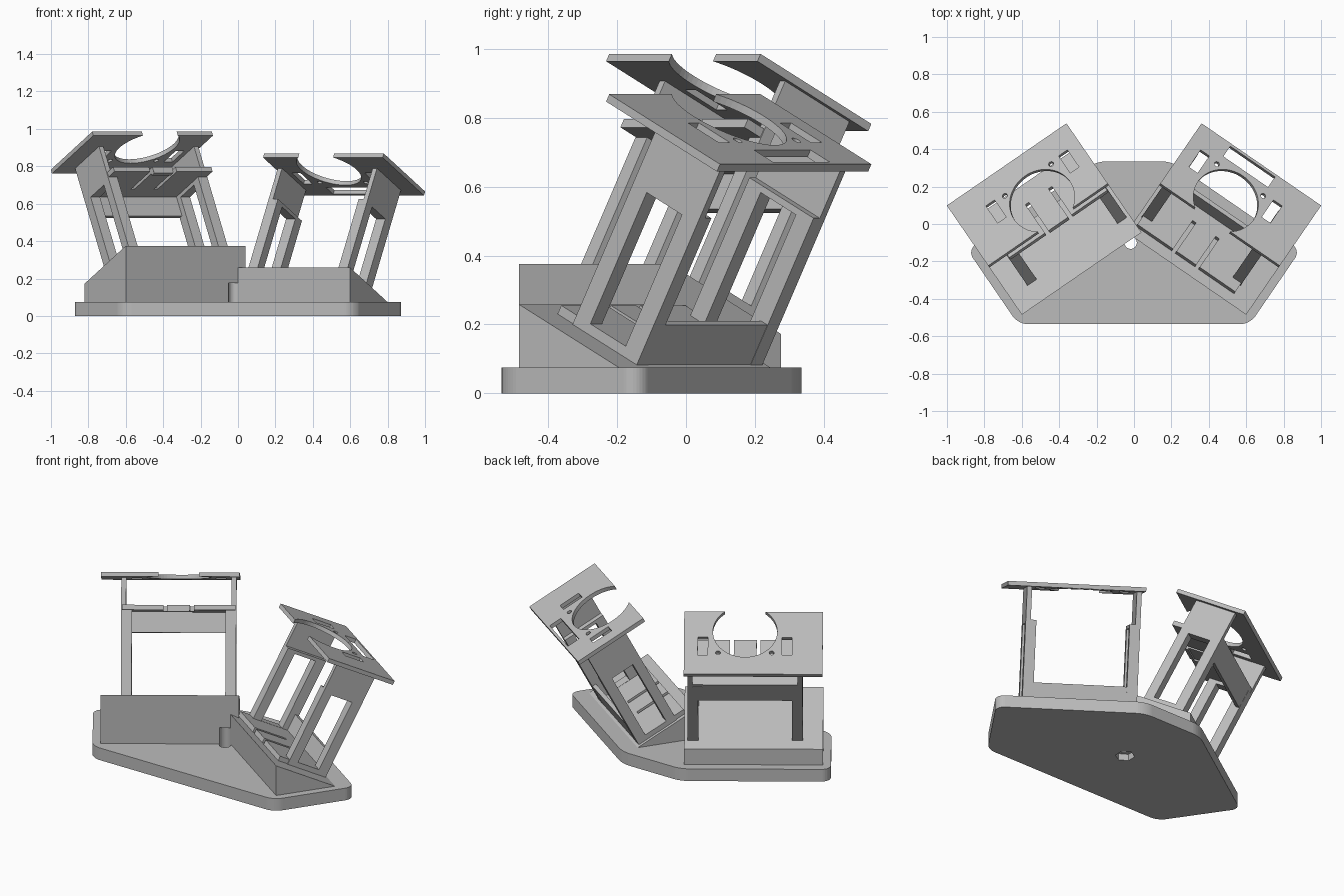
import bpy, bmesh, math
from mathutils import Matrix, Vector

cube = bpy.data.objects.get("Cube")
if cube:
    bpy.data.objects.remove(cube, do_unlink=True)

grey = bpy.data.materials.new("plain grey")
grey.use_nodes = True
grey.diffuse_color = (0.5, 0.5, 0.5, 1)
grey.node_tree.nodes["Principled BSDF"].inputs["Base Color"].default_value = (0.5, 0.5, 0.5, 1)


def finish(bm, name, frame=None):
    bmesh.ops.recalc_face_normals(bm, faces=bm.faces)
    if frame:
        bm.transform(frame)
    mesh = bpy.data.meshes.new(name)
    bm.to_mesh(mesh)
    bm.free()
    mesh.materials.append(grey)
    ob = bpy.data.objects.new(name, mesh)
    bpy.context.collection.objects.link(ob)
    return ob


def box(name, xs, ys, zs, frame=None):
    bm = bmesh.new()
    bmesh.ops.create_cube(bm, size=1)
    for v in bm.verts:
        v.co = [(r[0] + r[1]) / 2 + k * (r[1] - r[0]) for k, r in zip(v.co, (xs, ys, zs))]
    return finish(bm, name, frame)


def cylinder(name, centre, radius, zs, sides=48, frame=None):
    bm = bmesh.new()
    bmesh.ops.create_cone(bm, cap_ends=True, segments=sides, radius1=radius,
                          radius2=radius, depth=zs[1] - zs[0])
    bm.transform(Matrix.Translation((*centre, sum(zs) / 2)))
    return finish(bm, name, frame)


def prism(name, points, along, frame=None, bevel=0):
    bm = bmesh.new()
    face = bm.faces.new([bm.verts.new(p) for p in points])
    side = bmesh.ops.extrude_face_region(bm, geom=[face])["geom"]
    moved = [g for g in side if isinstance(g, bmesh.types.BMVert)]
    bmesh.ops.translate(bm, verts=moved, vec=along)
    if bevel:
        upright = [e for e in bm.edges if abs(e.verts[0].co.z - e.verts[1].co.z) > 0.01]
        bmesh.ops.bevel(bm, geom=upright, offset=bevel, segments=8, profile=0.5, affect='EDGES')
    return finish(bm, name, frame)


def cut(ob, cutters):
    for c in cutters:
        mod = ob.modifiers.new("cut", 'BOOLEAN')
        mod.operation = 'DIFFERENCE'
        mod.solver = 'EXACT'
        mod.object = c
    bpy.context.view_layer.update()
    graph = bpy.context.evaluated_depsgraph_get()
    mesh = bpy.data.meshes.new_from_object(ob.evaluated_get(graph))
    ob.modifiers.clear()
    ob.data = mesh
    for c in cutters:
        bpy.data.objects.remove(c, do_unlink=True)


BOLT = (-0.018, -0.1)
TURN, TILT = math.radians(34.5), math.radians(27.5)
HALF, DEPTH, TOP = 0.388, 0.44, 0.688

# Base with rounded corners, bolt hole and nut pocket
outline = [(0.2, 0.335), (0.89, -0.14), (0.62, -0.535)]
outline += [(-x, y) for x, y in reversed(outline)]
base = prism("base", [(x, y, 0) for x, y in outline], (0, 0, 0.075), bevel=0.05)
cut(base, [cylinder("bolt_hole", BOLT, 0.033, (-0.1, 0.2)),
           cylinder("nut_pocket", BOLT, 0.055, (-0.1, 0.04), 6)])


def stand(label, side, height, shelf_high):
    # Upright frame at the middle of the front edge, then the tilted frame on the slope
    upright = Matrix.Translation((side * 0.28, -0.265, 0)) @ Matrix.Rotation(-side * TURN, 4, 'Z')
    tilted = upright @ Matrix.Translation((0, 0, height)) @ Matrix.Rotation(-TILT, 4, 'X')
    c = -side * 0.047

    # Wedge block
    back = DEPTH * math.cos(TILT)
    low = height - DEPTH * math.sin(TILT)
    wedge = prism(label + "_wedge",
                  [(-HALF, 0, 0.05), (-HALF, 0, height), (-HALF, back, low), (-HALF, back, 0.05)],
                  (2 * HALF, 0, 0), upright)
    cut(wedge, [cylinder("bolt_clearance", BOLT, 0.033, (-0.1, 0.175))])

    # Top plate with round opening, slots and small holes
    plate = box(label + "_top_plate", (-HALF, HALF), (0, DEPTH), (TOP - 0.024, TOP), tilted)
    span = (TOP - 0.1, TOP + 0.1)
    holes = [cylinder("opening", (c, 0.14), 0.18, span, 64, tilted)]
    for k in (-1, 1):
        u = c + k * 0.236
        holes.append(box("slot", (u - 0.028, u + 0.028), (0.18, 0.305), span, tilted))
        holes.append(cylinder("pin_hole", (c + k * 0.15, 0.29), 0.014, span, 20, tilted))
    if not shelf_high:
        holes.append(box("rear_slot", (c - 0.145, c + 0.145), (0.35, 0.425), span, tilted))
    cut(plate, holes)

    # Side panels with a window, and inner rails that carry the shelf
    for k, word in ((-1, "inner" if side > 0 else "outer"), (1, "outer" if side > 0 else "inner")):
        for part, near, far, top in (("panel", 0.294, 0.322, TOP - 0.02), ("rail", 0.262, 0.296, 0.48)):
            xs = sorted((c + k * near, c + k * far))
            ob = box(f"{label}_{word}_{part}", xs, (0.125, 0.38), (-0.01, top), tilted)
            wide = (xs[0] - 0.05, xs[1] + 0.05)
            cut(ob, [box("window", wide, (0.18, 0.32), (0.03, 0.46), tilted)])

    # Sliding shelf with a flexible tab between two slits, and its rear wall
    floor = 0.48 if shelf_high else 0.001
    shelf = box(label + "_shelf", (c - 0.318, c + 0.318), (0.062, 0.378), (floor, floor + 0.028), tilted)
    cut(shelf, [box("slit", (c + k * 0.075 - 0.011, c + k * 0.075 + 0.011), (0, 0.27),
                    (floor - 0.1, floor + 0.1), tilted) for k in (-1, 1)])
    box(label + "_tab_lip", (c - 0.062, c + 0.062), (0.064, 0.09), (floor - 0.008, floor + 0.01), tilted)
    wall = (0.365, 0.485) if shelf_high else (-0.005, 0.13)
    box(label + "_shelf_wall", (c - 0.294, c + 0.294), (0.355, 0.379), wall, tilted)


stand("right", -1, 0.375, True)
stand("left", 1, 0.258, False)
